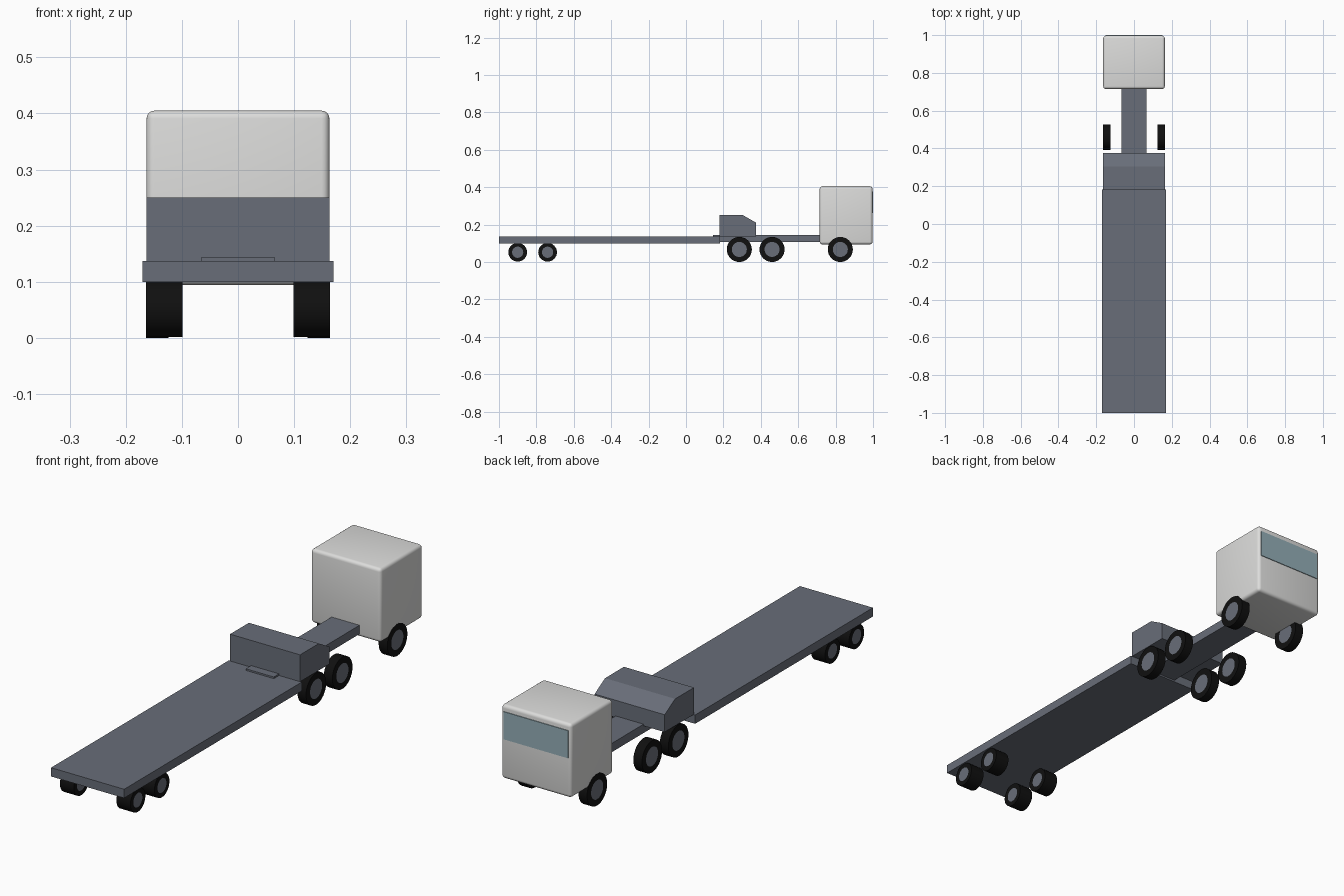
import bpy, bmesh, math
from mathutils import Matrix

default = bpy.data.objects.get("Cube")
if default:
    bpy.data.objects.remove(default)


def material(name, color):
    mat = bpy.data.materials.new(name)
    mat.use_nodes = True
    mat.diffuse_color = (*color, 1)
    bsdf = next(n for n in mat.node_tree.nodes if n.type == 'BSDF_PRINCIPLED')
    bsdf.inputs["Base Color"].default_value = (*color, 1)
    bsdf.inputs["Roughness"].default_value = 0.6
    return mat


STEEL = material("slate steel", (0.14, 0.155, 0.19))
WHITE = material("cab white", (0.72, 0.72, 0.71))
GLASS = material("window glass", (0.30, 0.43, 0.48))
RUBBER = material("tyre black", (0.005, 0.005, 0.005))


def finish(name, bm, *mats):
    bmesh.ops.recalc_face_normals(bm, faces=bm.faces)
    mesh = bpy.data.meshes.new(name)
    bm.to_mesh(mesh)
    bm.free()
    obj = bpy.data.objects.new(name, mesh)
    bpy.context.collection.objects.link(obj)
    for mat in mats:
        mesh.materials.append(mat)
    return obj


def smooth(obj):
    bpy.ops.object.select_all(action='DESELECT')
    obj.select_set(True)
    bpy.context.view_layer.objects.active = obj
    bpy.ops.object.shade_smooth_by_angle(angle=math.radians(35))


def prism(name, half_width, profile, mat, bevel=0):
    """Extrude a (y, z) side profile across the full width."""
    bm = bmesh.new()
    face = bm.faces.new([bm.verts.new((-half_width, y, z)) for y, z in profile])
    side = bmesh.ops.extrude_face_region(bm, geom=[face])["geom"]
    verts = [v for v in side if isinstance(v, bmesh.types.BMVert)]
    bmesh.ops.translate(bm, verts=verts, vec=(2 * half_width, 0, 0))
    if bevel:
        bmesh.ops.bevel(bm, geom=bm.edges[:], offset=bevel, segments=4,
                        profile=0.5, affect='EDGES')
    return finish(name, bm, mat)


def slab(name, half_width, y0, y1, z0, z1, mat, bevel=0):
    return prism(name, half_width, [(y0, z0), (y1, z0), (y1, z1), (y0, z1)], mat, bevel)


def wheel(name, x, y, z, radius, width):
    """Tyre cylinder whose end caps are inset into flat hub discs."""
    bm = bmesh.new()
    bmesh.ops.create_cone(bm, cap_ends=True, segments=32, radius1=radius,
                          radius2=radius, depth=width,
                          matrix=Matrix.Rotation(math.pi / 2, 4, 'Y'))
    caps = [f for f in bm.faces if len(f.verts) > 4]
    bmesh.ops.inset_individual(bm, faces=caps, thickness=radius * 0.4)
    for f in bm.faces:
        f.material_index = int(len(f.verts) > 4)
    obj = finish(name, bm, RUBBER, STEEL)
    obj.location = (x, y, z)
    smooth(obj)


# Trailer: flat bed and the raised neck box with a sloped edge
slab("trailer_bed", 0.17, -1, 0.182, 0.10, 0.137, STEEL)
prism("neck_box", 0.163, [(0.18, 0.137), (0.375, 0.137), (0.375, 0.21),
                          (0.305, 0.25), (0.18, 0.25)], STEEL)

# Tractor: chassis rail, rounded cab and windscreen
slab("chassis", 0.065, 0.145, 0.74, 0.107, 0.144, STEEL)
smooth(slab("cab", 0.163, 0.715, 0.997, 0.094, 0.405, WHITE, 0.014))
slab("windscreen", 0.15, 0.992, 1.0, 0.262, 0.378, GLASS)

# Wheels: (axle name, y, radius, width, centre height)
axles = [("trailer_rear", -0.9, 0.05, 0.065, 0.052),
         ("trailer_front", -0.74, 0.05, 0.065, 0.052),
         ("drive_rear", 0.285, 0.067, 0.04, 0.067),
         ("drive_front", 0.46, 0.067, 0.04, 0.067),
         ("steering", 0.825, 0.067, 0.04, 0.067)]
for axle, y, radius, width, z in axles:
    for side, sign in (("left", 1), ("right", -1)):
        wheel(f"{axle}_wheel_{side}", sign * (0.164 - width / 2), y, z, radius, width)
